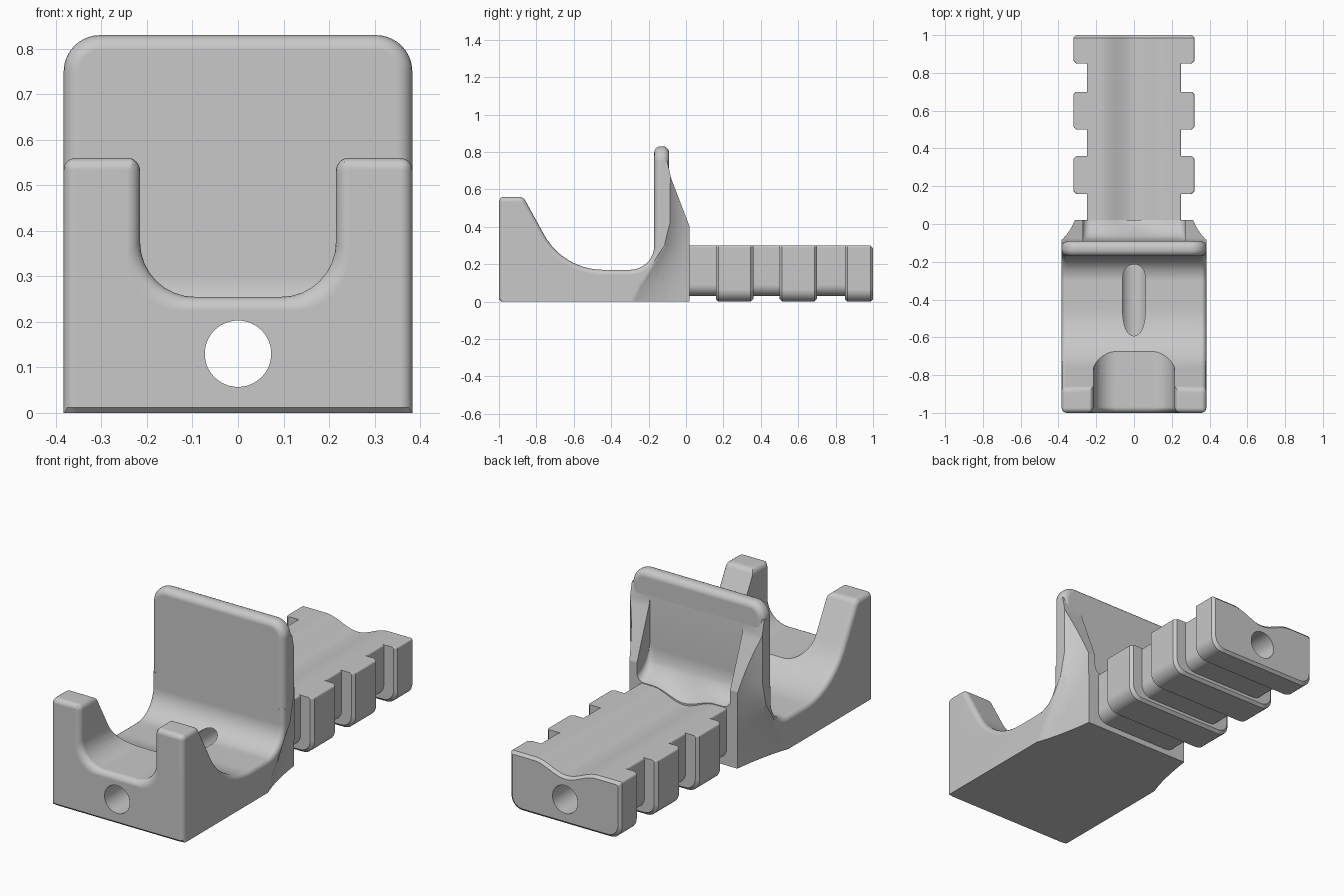
import bpy, bmesh
from math import sin, cos, pi, tan, sqrt
from mathutils import Vector

old = bpy.data.objects.get("Cube")
if old:
    bpy.data.objects.remove(old, do_unlink=True)

grey = bpy.data.materials.new("plain grey")
grey.use_nodes = True
grey.diffuse_color = (0.58, 0.58, 0.58, 1)
grey.node_tree.nodes["Principled BSDF"].inputs["Base Color"].default_value = (0.58, 0.58, 0.58, 1)

W = 0.383  # half width of the cradle


def fillet(corners, steps=10):
    """Outline from corners (u, v) or (u, v, radius)."""
    out = []
    for i, c in enumerate(corners):
        p = Vector(c[:2])
        if len(c) == 2:
            out.append(tuple(p))
            continue
        a = (Vector(corners[i - 1][:2]) - p).normalized()
        b = (Vector(corners[(i + 1) % len(corners)][:2]) - p).normalized()
        half = a.angle(b) / 2
        centre = p + (a + b).normalized() * (c[2] / sin(half))
        start = p + a * (c[2] / tan(half)) - centre
        end = p + b * (c[2] / tan(half)) - centre
        sweep = start.angle(end)
        for k in range(steps + 1):
            t = sweep * k / steps
            q = (start * sin(sweep - t) + end * sin(t)) / sin(sweep)
            out.append(tuple(centre + q))
    return out


def loft(name, rings):
    """Closed solid through rings of equal point count."""
    bm = bmesh.new()
    loops = [[bm.verts.new(p) for p in ring] for ring in rings]
    n = len(loops[0])
    for a, b in zip(loops, loops[1:]):
        for i in range(n):
            j = (i + 1) % n
            bm.faces.new((a[i], a[j], b[j], b[i]))
    bm.faces.new(loops[0])
    bm.faces.new(loops[-1])
    bmesh.ops.remove_doubles(bm, verts=bm.verts, dist=1e-5)
    bmesh.ops.recalc_face_normals(bm, faces=bm.faces)
    mesh = bpy.data.meshes.new(name)
    bm.to_mesh(mesh)
    bm.free()
    obj = bpy.data.objects.new(name, mesh)
    bpy.context.collection.objects.link(obj)
    mesh.materials.append(grey)
    return obj


def along_x(name, outline, a, b):
    return loft(name, [[(x, u, v) for u, v in outline] for x in (a, b)])


def along_y(name, sections):
    return loft(name, [[(u, y, v) for u, v in outline] for y, outline in sections])


def round_edges(obj, width, segments, rule):
    bm = bmesh.new()
    bm.from_mesh(obj.data)
    edges = [e for e in bm.edges if rule(e.verts[0].co, e.verts[1].co)]
    bmesh.ops.bevel(bm, geom=edges, offset=width, segments=segments, profile=0.5,
                    affect='EDGES', clamp_overlap=False)
    bmesh.ops.remove_doubles(bm, verts=bm.verts, dist=1e-5)
    bm.to_mesh(obj.data)
    bm.free()


def cut(obj, *cutters):
    bpy.context.view_layer.objects.active = obj
    for c in cutters:
        m = obj.modifiers.new("cut", 'BOOLEAN')
        m.operation = 'DIFFERENCE'
        m.solver = 'EXACT'
        m.object = c
        bpy.ops.object.modifier_apply(modifier=m.name)


def dip(top, depth):
    """Shallow wave across the top, from +x to -x."""
    xs = [0.18 * (1 - k / 10) for k in range(21)]
    return [(x, top - depth / 2 * (1 + cos(pi * x / 0.18))) for x in xs]


# Cradle with its scooped side profile
cradle = along_x("cradle", fillet([
    (-1, 0), (-1, 0.56), (-0.87, 0.56, 0.04), (-0.655, 0.17, 0.36),
    (-0.17, 0.17, 0.13), (-0.17, 0.38), (-0.095, 0.38), (-0.095, 0)], 14), -W, W)
round_edges(cradle, 0.026, 4, lambda a, b: abs(a.x - b.x) < 1e-5 and max(a.z, b.z) > 0.01
            and max(a.y, b.y) < -0.1 or min(a.z, b.z) > 0.5 and max(a.y, b.y) < -0.99)
round_edges(cradle, 0.012, 1, lambda a, b: max(a.y, b.y) < -0.99 and max(a.z, b.z) < 1e-4)

# Upright plate with rounded corners
plate_outline = fillet([(-W, 0.1), (W, 0.1), (W, 0.83, 0.08), (-W, 0.83, 0.08)])
plate = along_y("back_plate", [(-0.17, plate_outline), (-0.09, plate_outline)])
round_edges(plate, 0.034, 5, lambda a, b: abs(a.y - b.y) < 1e-5)

# Rear support block that becomes two ribs
support = along_x("rear_support", fillet([
    (-0.13, 0), (-0.13, 0.75), (-0.1, 0.75), (-0.08, 0.66, 0.15),
    (0.02, 0.40, 0.02), (0.02, 0)]), -W, W)


# Handle in one piece: narrow core, chamfered teeth, channel on top
def handle_section(half, bottom, corner, top=0.30):
    lower = fillet([(-half, top, 0.01), (-half, bottom, corner),
                    (half, bottom, corner), (half, top, 0.01)], 6)
    return lower + dip(top, 0.05)


C = 0.014
core = handle_section(0.25, 0.03, 0.06)
tooth = handle_section(0.32, 0, 0.065)
tooth_end = handle_section(0.32 - C, C, 0.06)
sections = [(-0.03, core)]
for a, b in [(0.16, 0.36), (0.50, 0.70)]:
    sections += [(a, core), (a, tooth_end), (a + C, tooth), (b - C, tooth), (b, tooth_end), (b, core)]
sections += [(0.85, core), (0.85, tooth_end), (0.85 + C, tooth), (1 - C, tooth),
             (1, handle_section(0.32 - C, C, 0.06, 0.30 - C))]
handle = along_y("handle", sections)

# Cutter: U notch in the front wall, flared at its front lip
u_shape = fillet([(-0.26, 0.8), (-0.26, 0.561), (-0.215, 0.561, 0.03), (-0.215, 0.255, 0.12),
                  (0.215, 0.255, 0.12), (0.215, 0.561, 0.03), (0.26, 0.561), (0.26, 0.8)], 8)
flare = [(-1.05, 0.03)]
flare += [(-1 + 0.03 * (1 - cos(k * pi / 10)), 0.03 * (1 - sin(k * pi / 10))) for k in range(6)]
flare.append((-0.3, 0))
notch = along_y("notch_cutter", [
    (y, [(u + (g if u > 0 else -g), v - (g if v < 0.5 else 0)) for u, v in u_shape])
    for y, g in flare])

# Cutters: tapering flanks behind the cradle
flanks = []
levels = [(-0.02, -0.32), (0.08, -0.27), (0.18, -0.2), (0.3, -0.12), (0.42, -0.09), (0.95, -0.085)]
for s in (-1, 1):
    rings = []
    for z, y0 in levels:
        p, q, r = Vector((0.387, y0)), Vector((0.335, y0 * 0.6 + 0.012)), Vector((0.31, 0.03))
        ring = [p * (1 - t) ** 2 + q * 2 * t * (1 - t) + r * t * t
                for t in [k / 8 for k in range(9)]]
        ring += [Vector((0.31, 0.1)), Vector((0.5, 0.1)), Vector((0.5, y0))]
        rings.append([(s * v.x, v.y, z) for v in ring])
    flanks.append(loft("flank_cutter", rings))

# Cutter: hollow between the ribs, curving down into the channel
hollow_sections = []
for k in range(13):
    s = k / 12
    floor = 0.30 + 0.14 * (1 - sqrt(1 - (1 - s) ** 2))
    lower = fillet([(-0.27, 0.95), (-0.27, floor, 0.04), (0.27, floor, 0.04), (0.27, 0.95)], 6)
    wave = dip(floor, 0.05 * s * s * (3 - 2 * s))[::-1]
    hollow_sections.append((-0.089 + 0.14 * s, lower[:8] + wave + lower[8:]))
hollow = along_y("hollow_cutter", hollow_sections)

# Cutter: round bore through the whole length
circle = [(0.073 * cos(k * pi / 24), 0.13 + 0.073 * sin(k * pi / 24)) for k in range(48)]
bore = along_y("bore_cutter", [(-1.1, circle), (1.1, circle)])

cut(cradle, notch, *flanks, bore)
cut(plate, *flanks, bore)
cut(support, *flanks, hollow, bore)
cut(handle, bore)

for cutter in [notch, hollow, bore] + flanks:
    bpy.data.objects.remove(cutter, do_unlink=True)

# Smooth shading with crisp edges and flat large faces
bpy.ops.object.select_all(action='DESELECT')
for part in [cradle, plate, support, handle]:
    part.select_set(True)
    weighted = part.modifiers.new("even_shading", 'WEIGHTED_NORMAL')
    weighted.keep_sharp = True
bpy.context.view_layer.objects.active = cradle
bpy.ops.object.shade_smooth_by_angle(angle=0.6)
